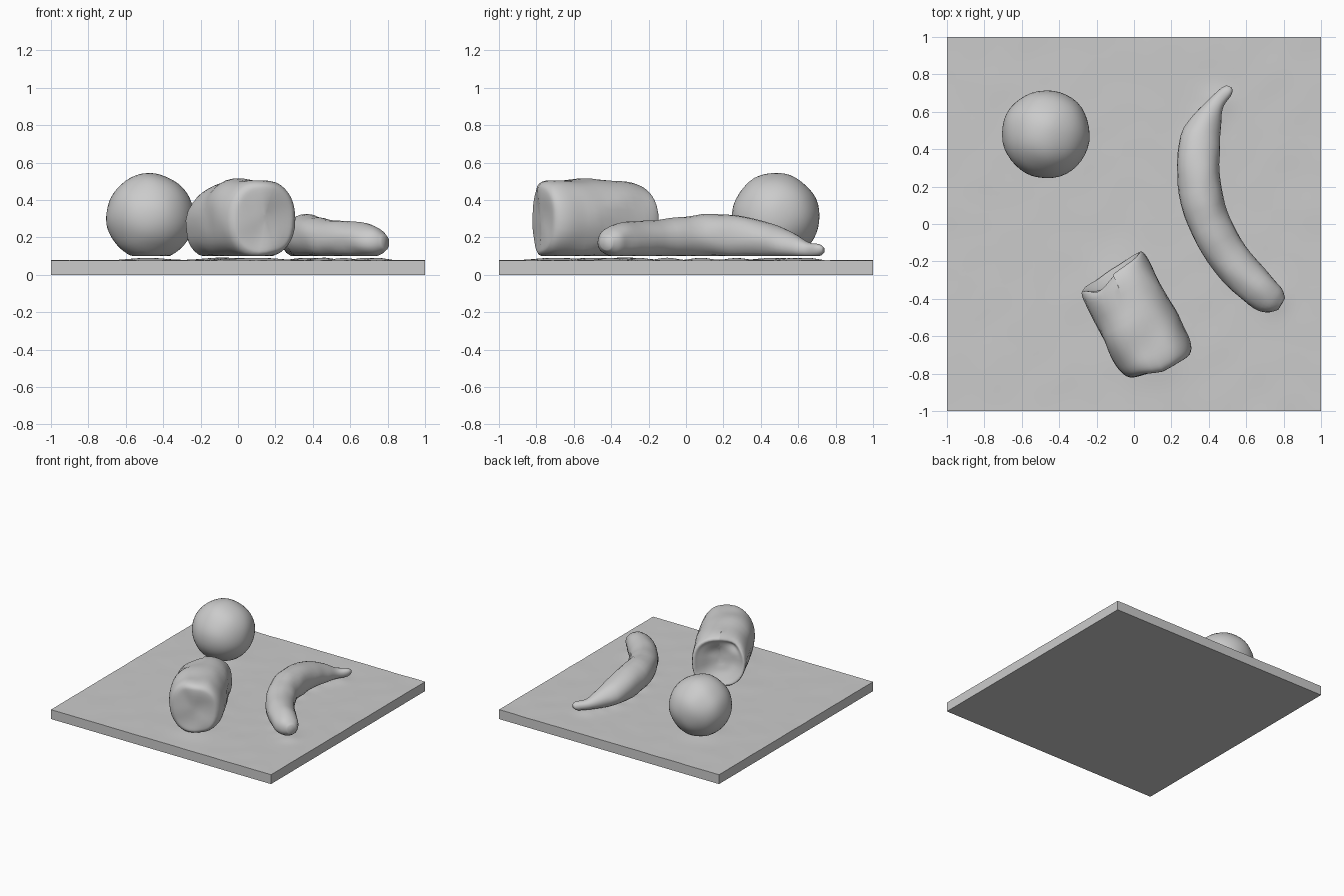
import bpy, bmesh, math
from mathutils import Vector, noise

if "Cube" in bpy.data.objects:
    bpy.data.objects.remove(bpy.data.objects["Cube"])

clay = bpy.data.materials.new("plain_grey")
clay.diffuse_color = (0.6, 0.6, 0.6, 1)
clay.use_nodes = True
clay.node_tree.nodes["Principled BSDF"].inputs["Base Color"].default_value = clay.diffuse_color
FLOOR = 0.1  # flattened underside of everything lying on the board


def finish(name, bm, angle=40):
    bmesh.ops.recalc_face_normals(bm, faces=bm.faces)
    mesh = bpy.data.meshes.new(name)
    bm.to_mesh(mesh)
    bm.free()
    mesh.materials.append(clay)
    ob = bpy.data.objects.new(name, mesh)
    bpy.context.collection.objects.link(ob)
    bpy.context.view_layer.objects.active = ob
    ob.select_set(True)
    bpy.ops.object.shade_smooth_by_angle(angle=math.radians(angle))
    ob.select_set(False)
    return ob


def lumpy(bm, amount, scale):
    """Hand-modelled unevenness, then a flat resting side."""
    for v in bm.verts:
        v.co += noise.noise_vector(v.co * scale) * amount
        v.co.z = max(v.co.z, FLOOR)


def smooth_rows(rows, steps):
    """Catmull-Rom interpolation through the control rows."""
    out = []
    for i in range(len(rows) - 1):
        a, b, c, d = (rows[min(max(i + k, 0), len(rows) - 1)] for k in (-1, 0, 1, 2))
        for s in range(steps):
            t = s / steps
            out.append([0.5 * (2 * q + (r - p) * t + (2 * p - 5 * q + 4 * r - u) * t * t
                               + (3 * q - p - 3 * r + u) * t ** 3)
                        for p, q, r, u in zip(a, b, c, d)])
    return out + [list(rows[-1])]


def loft(rows, sides, power, direction=None):
    """Closed skin over rows of (x, y, half width, bottom, top)."""
    bm = bmesh.new()
    rings = []
    for i, (x, y, w, zb, zt) in enumerate(rows):
        p, n = rows[max(i - 1, 0)], rows[min(i + 1, len(rows) - 1)]
        d = direction or Vector((n[0] - p[0], n[1] - p[1])).normalized()
        ring = []
        for k in range(sides):
            a = math.tau * k / sides
            c, s = math.cos(a), math.sin(a)
            u = math.copysign(abs(c) ** (2 / power), c) * w
            h = math.copysign(abs(s) ** (2 / power), s) * (zt - zb) / 2
            ring.append(bm.verts.new((x - d.y * u, y + d.x * u, (zb + zt) / 2 + h)))
        rings.append(ring)
    for r0, r1 in zip(rings, rings[1:]):
        for k in range(sides):
            j = (k + 1) % sides
            bm.faces.new((r0[k], r0[j], r1[j], r1[k]))
    bm.faces.new(rings[0])
    bm.faces.new(rings[-1])
    return bm


# banana: stem tip to blunt end
banana_rows = [
    (0.51, 0.735, 0.018, 0.115, 0.145), (0.495, 0.71, 0.035, 0.10, 0.165),
    (0.445, 0.65, 0.045, 0.095, 0.175), (0.40, 0.57, 0.075, 0.09, 0.22),
    (0.355, 0.45, 0.108, 0.09, 0.275), (0.345, 0.27, 0.115, 0.09, 0.315),
    (0.375, 0.08, 0.115, 0.09, 0.32), (0.455, -0.10, 0.108, 0.09, 0.30),
    (0.565, -0.25, 0.105, 0.09, 0.285), (0.68, -0.36, 0.095, 0.09, 0.275),
    (0.745, -0.405, 0.078, 0.10, 0.25), (0.79, -0.43, 0.035, 0.13, 0.21)]
bm = loft(smooth_rows(banana_rows, 4), 24, 2.1)
lumpy(bm, 0.008, 9)
finish("banana", bm, 60)

# round fruit
bm = bmesh.new()
bmesh.ops.create_icosphere(bm, subdivisions=4, radius=0.235)
bmesh.ops.translate(bm, verts=bm.verts, vec=(-0.47, 0.48, 0.31))
lumpy(bm, 0.006, 7)
finish("round_fruit", bm, 60)

# loaf: (distance along axis, half width, bottom, top), dented back to rounded front
axis = Vector((0.46, -0.89)).normalized()
side = Vector((-axis.y, axis.x))
loaf_profile = [
    (0.235, 0.02, 0.26, 0.30), (0.22, 0.09, 0.19, 0.37), (0.185, 0.15, 0.13, 0.44),
    (0.165, 0.18, 0.10, 0.465), (0.18, 0.195, 0.09, 0.485), (0.25, 0.203, 0.085, 0.50),
    (0.45, 0.206, 0.085, 0.508), (0.62, 0.206, 0.085, 0.508), (0.71, 0.195, 0.09, 0.505),
    (0.755, 0.17, 0.11, 0.485), (0.765, 0.13, 0.15, 0.44), (0.76, 0.02, 0.28, 0.32)]
loaf_rows = [(-0.2 + axis.x * s, -0.1035 + axis.y * s, w, zb, zt)
             for s, w, zb, zt in loaf_profile]
bm = loft(smooth_rows(loaf_rows, 4), 36, 2.5, axis)
for v in bm.verts:
    rel = v.co.xy - Vector((-0.2, -0.1035))
    s, u = rel.dot(axis), rel.dot(side)
    back = max(0, 1 - max(s - 0.16, 0) / 0.3)
    front = max(0, (s - 0.55) / 0.2)
    high = max(0, (v.co.z - 0.3) / 0.2)
    # skewed ends, narrower shoulder at the back left, notch in the back rim
    shift = axis * (0.03 * back * high - 0.12 * u * back
                    - 0.05 * front * max(0, -u / 0.2))
    if u < 0:
        shift += side * 0.07 * back * high
    notch = Vector((s - 0.17, u + 0.13, v.co.z - 0.40)).length
    shift += axis * 0.05 * math.exp(-(notch / 0.06) ** 2)
    v.co += shift.to_3d()
lumpy(bm, 0.012, 7)
finish("loaf", bm, 60)

# board with a gently uneven top, slightly raised beneath each item
rests = [(r[0], r[1], 0.07) for r in banana_rows[2:-1]] + [(-0.47, 0.48, 0.13)]
rests += [(-0.2 + axis.x * s, -0.1035 + axis.y * s, 0.16) for s in (0.25, 0.45, 0.65)]
bm = bmesh.new()
bmesh.ops.create_grid(bm, x_segments=60, y_segments=60, size=1)
for v in bm.verts:
    x, y = v.co.xy
    mound = max(math.exp(-((x - a) ** 2 + (y - b) ** 2) / r ** 2) for a, b, r in rests)
    v.co.z = 0.077 + 0.014 * mound + 0.002 * noise.noise(v.co * 6)
rim = [e for e in bm.edges if e.is_boundary]
new = bmesh.ops.extrude_edge_only(bm, edges=rim)["geom"]
for v in new:
    if isinstance(v, bmesh.types.BMVert):
        v.co.z = 0
bmesh.ops.holes_fill(bm, edges=[e for e in bm.edges if e.is_boundary], sides=0)
finish("board", bm, 40)
